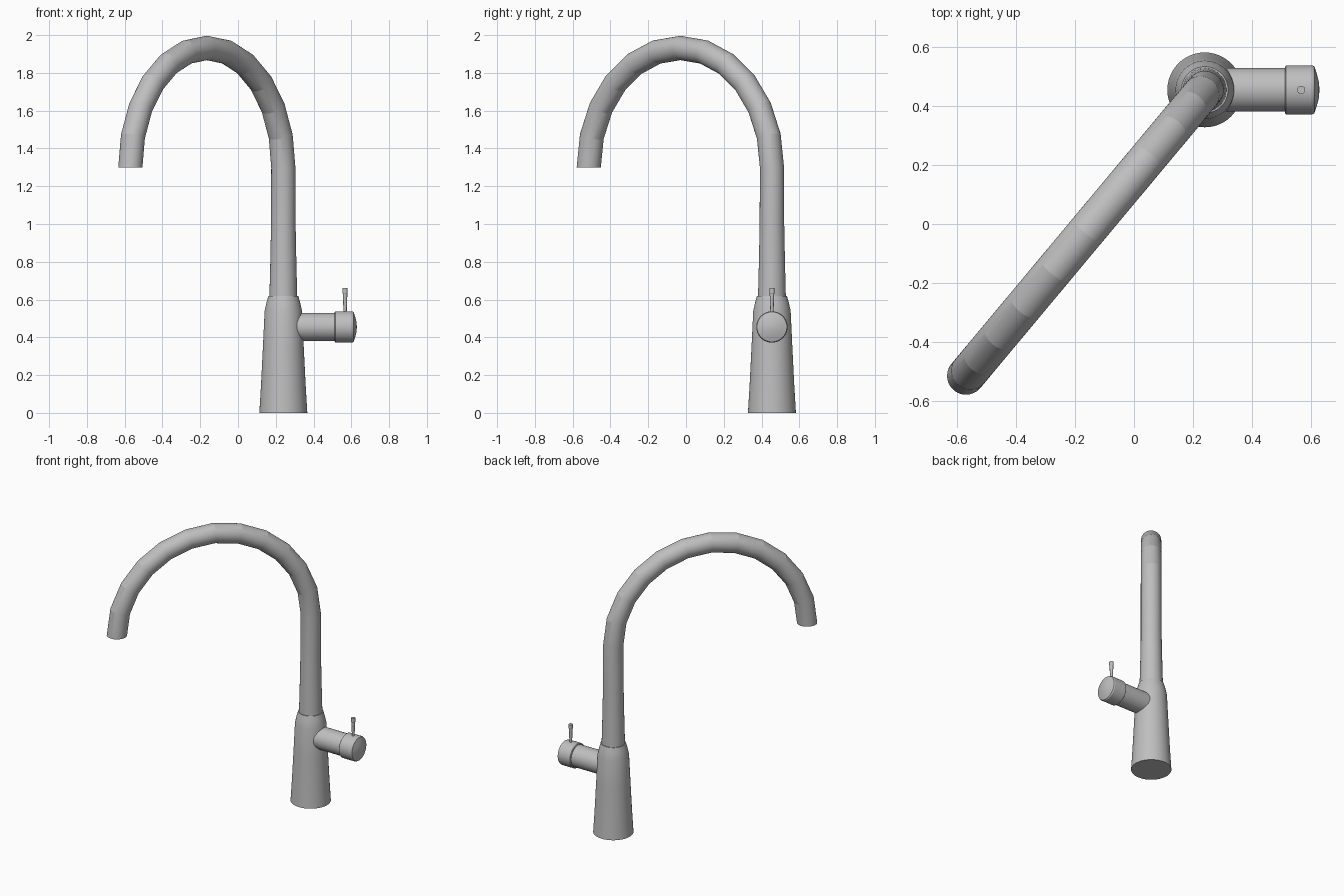
import bpy, bmesh, math
from mathutils import Vector, Matrix

if "Cube" in bpy.data.objects:
    bpy.data.objects.remove(bpy.data.objects["Cube"], do_unlink=True)

metal = bpy.data.materials.new("brushed_grey_metal")
metal.use_nodes = True
GREY = (0.52, 0.52, 0.52, 1)
metal.diffuse_color = GREY
metal.node_tree.nodes["Principled BSDF"].inputs["Base Color"].default_value = GREY

BASE = Vector((0.24, 0.455, 0))
TIP = Vector((-0.57, -0.515, 0))


def sweep(name, rings, side, sides=48):
    """Skin circles given as (centre, tangent, radius); side lies across the path."""
    bm = bmesh.new()
    loops = []
    for centre, tangent, radius in rings:
        other = tangent.cross(side)
        loop = []
        for i in range(sides):
            a = math.tau * i / sides
            loop.append(bm.verts.new(centre + radius * (math.cos(a) * side + math.sin(a) * other)))
        loops.append(loop)
    for lower, upper in zip(loops, loops[1:]):
        for i in range(sides):
            j = (i + 1) % sides
            bm.faces.new((lower[i], lower[j], upper[j], upper[i]))
    bm.faces.new(loops[0][::-1])
    bm.faces.new(loops[-1])
    bmesh.ops.recalc_face_normals(bm, faces=bm.faces)
    mesh = bpy.data.meshes.new(name)
    bm.to_mesh(mesh)
    bm.free()
    mesh.materials.append(metal)
    obj = bpy.data.objects.new(name, mesh)
    bpy.context.collection.objects.link(obj)
    bpy.ops.object.select_all(action="DESELECT")
    obj.select_set(True)
    bpy.context.view_layer.objects.active = obj
    bpy.ops.object.shade_smooth_by_angle(angle=math.radians(10))
    return obj


def turned(name, origin, axis, side, profile, sides=48):
    """Straight turned part from (distance along axis, radius) pairs."""
    return sweep(name, [(origin + axis * d, axis, r) for d, r in profile], side, sides)


X, Y, Z = Matrix.Identity(3)

# Tapered body
turned("body", BASE, Z, X,
       [(0, 0.127), (0.15, 0.118), (0.35, 0.108), (0.54, 0.099), (0.585, 0.089), (0.62, 0.079)])

# Spout: tapered riser followed by a faceted half circle
reach = (TIP - BASE) / 2
radius = reach.length
forward = reach.normalized()
across = Z.cross(forward)
rings = [(BASE + Z * z, Z, r)
         for z, r in [(0.6, 0.074), (0.8, 0.069), (1.0, 0.065)]]
middle = BASE + reach + Z * 1.3
STEPS = 12
for i in range(STEPS + 1):
    a = math.pi * i / STEPS
    centre = middle + radius * (math.sin(a) * Z - math.cos(a) * forward)
    tangent = math.cos(a) * Z + math.sin(a) * forward
    rings.append((centre, tangent, 0.064))
sweep("spout", rings, across)

# Side valve and its domed knob
valve = BASE + Z * 0.455
turned("valve_stem", valve, X, Y, [(0, 0.074), (0.28, 0.074)])
turned("valve_knob", valve, X, Y,
       [(0.272, 0.078), (0.276, 0.083), (0.365, 0.083), (0.372, 0.079),
        (0.38, 0.055), (0.387, 0.028), (0.389, 0.004)])

# Small lever pin flaring at its top
turned("lever_pin", Vector((0.567, 0.455, 0.52)), Z, X,
       [(0, 0.008), (0.11, 0.012), (0.116, 0.014), (0.14, 0.014)], 16)
